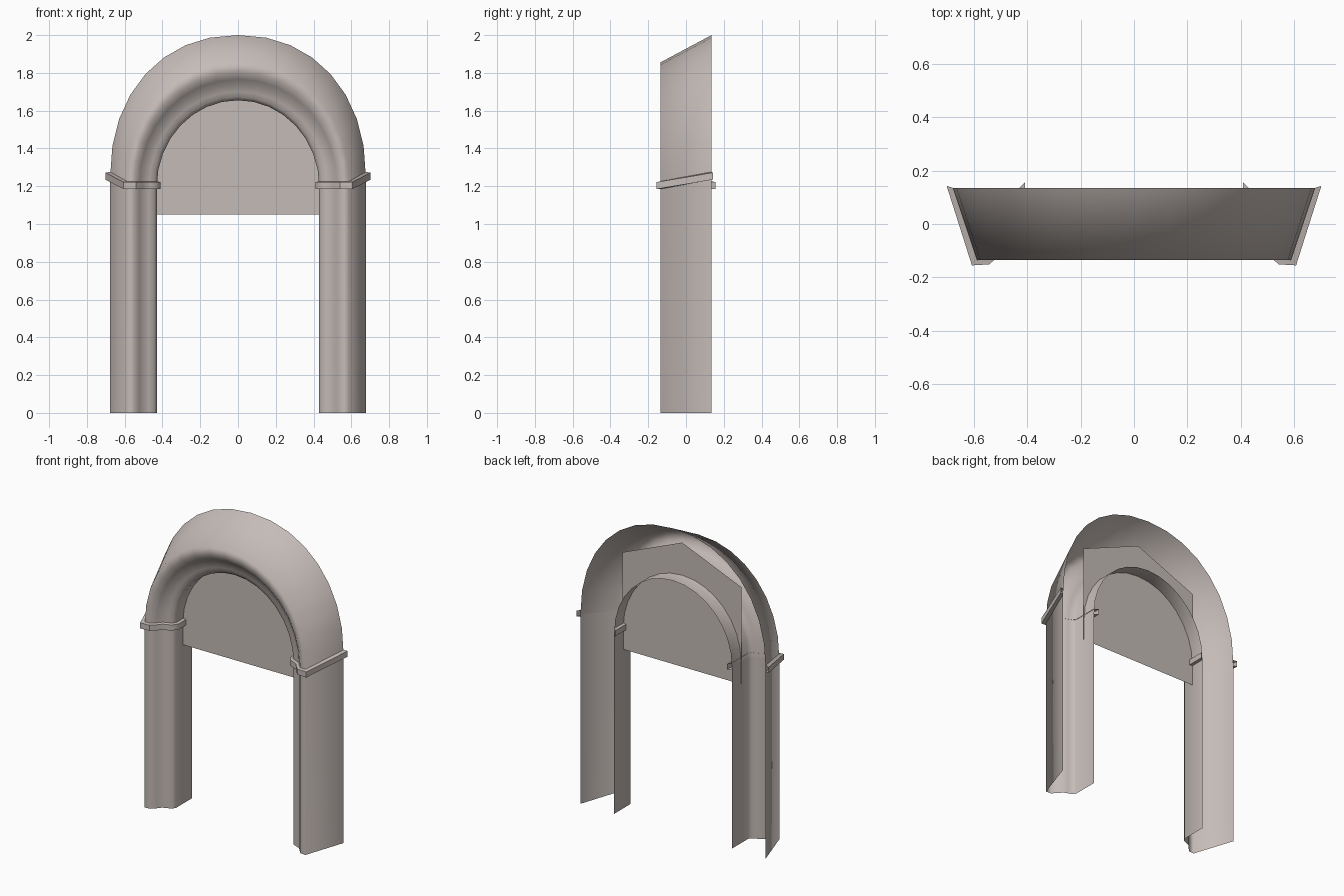
import bpy, math
from mathutils import Vector

if "Cube" in bpy.data.objects:
    bpy.data.objects.remove(bpy.data.objects["Cube"])

stone = bpy.data.materials.new("warm_grey_stone")
stone.diffuse_color = (0.56, 0.50, 0.475, 1)
stone.use_nodes = True
stone.node_tree.nodes["Principled BSDF"].inputs["Base Color"].default_value = stone.diffuse_color

# Moulding cross-section of the right side, from outer back edge round the front to inner back edge
PROFILE = [(.677, .135), (.587, -.135), (.55, -.132), (.523, -.105), (.50, -.077),
           (.47, -.065), (.445, -.055), (.43, -.035), (.43, .135)]
SEGS = 16


def spring(j):
    """Height where the arch starts; the outer face slopes up to the back."""
    return 1.25 if j == 0 else 1.20


def make_object(name, verts, faces, angle=None, mirror=False):
    me = bpy.data.meshes.new(name)
    me.from_pydata(verts, [], faces)
    me.materials.append(stone)
    if angle:
        me.shade_smooth()
        me.set_sharp_from_angle(angle=math.radians(angle))
    me.update()
    ob = bpy.data.objects.new(name, me)
    bpy.context.collection.objects.link(ob)
    if mirror:
        m = ob.modifiers.new("mirror", 'MIRROR')
        m.use_mirror_merge = False
    return ob


def make_grid(name, rows, angle, mirror=False):
    n = len(rows[0])
    verts = [v for r in rows for v in r]
    faces = [(i * n + j, (i + 1) * n + j, (i + 1) * n + j + 1, i * n + j + 1)
             for i in range(len(rows) - 1) for j in range(n - 1)]
    return make_object(name, verts, faces, angle, mirror)


# Legs
make_grid("legs", [[(x, y, 0) for x, y in PROFILE],
                   [(x, y, spring(j)) for j, (x, y) in enumerate(PROFILE)]], 85, True)


# Arch, swept over slightly squared half ellipses
def arch_point(j, t):
    x, y = PROFILE[j]
    k = (x - .43) / .247
    p = 2 / (2 + .15 * k)
    top = 1.655 + .345 * k - .08 * k * (1 - k)
    c, s = math.cos(t), max(math.sin(t), 0)
    return (math.copysign(abs(c) ** p, c) * x, y,
            spring(j) + (top - spring(j)) * s ** p)


make_grid("arch", [[arch_point(j, math.pi * i / SEGS) for j in range(len(PROFILE))]
                   for i in range(SEGS + 1)], 85)

# Bands between legs and arch, offset outward from the moulding
pts = [Vector(p) for p in PROFILE]
outer = []
for j, p in enumerate(pts):
    a, b = pts[max(j - 1, 0)], pts[min(j + 1, len(pts) - 1)]
    d = (b - a).normalized()
    o = p + Vector((-d.y, d.x)) * .021
    if j == 0:
        o -= d * .015
    if j == len(pts) - 1:
        o += d * .02
    outer.append(o)
outer[1] = Vector((.607, -.155))


def band_row(points, dz):
    return [(p.x, p.y, spring(j) + dz) for j, p in enumerate(points)]


make_grid("bands", [band_row(pts, -.015), band_row(outer, -.015),
                    band_row(outer, .012), band_row(outer, .022),
                    band_row(pts, .026)], 40, True)

# Recessed panel filling the arch
make_object("arch_panel",
            [(-.435, .04, 1.05), (.435, .04, 1.05), (.435, .04, 1.69),
             (0, .04, 1.87), (-.435, .04, 1.69)], [(0, 1, 2, 3, 4)])
